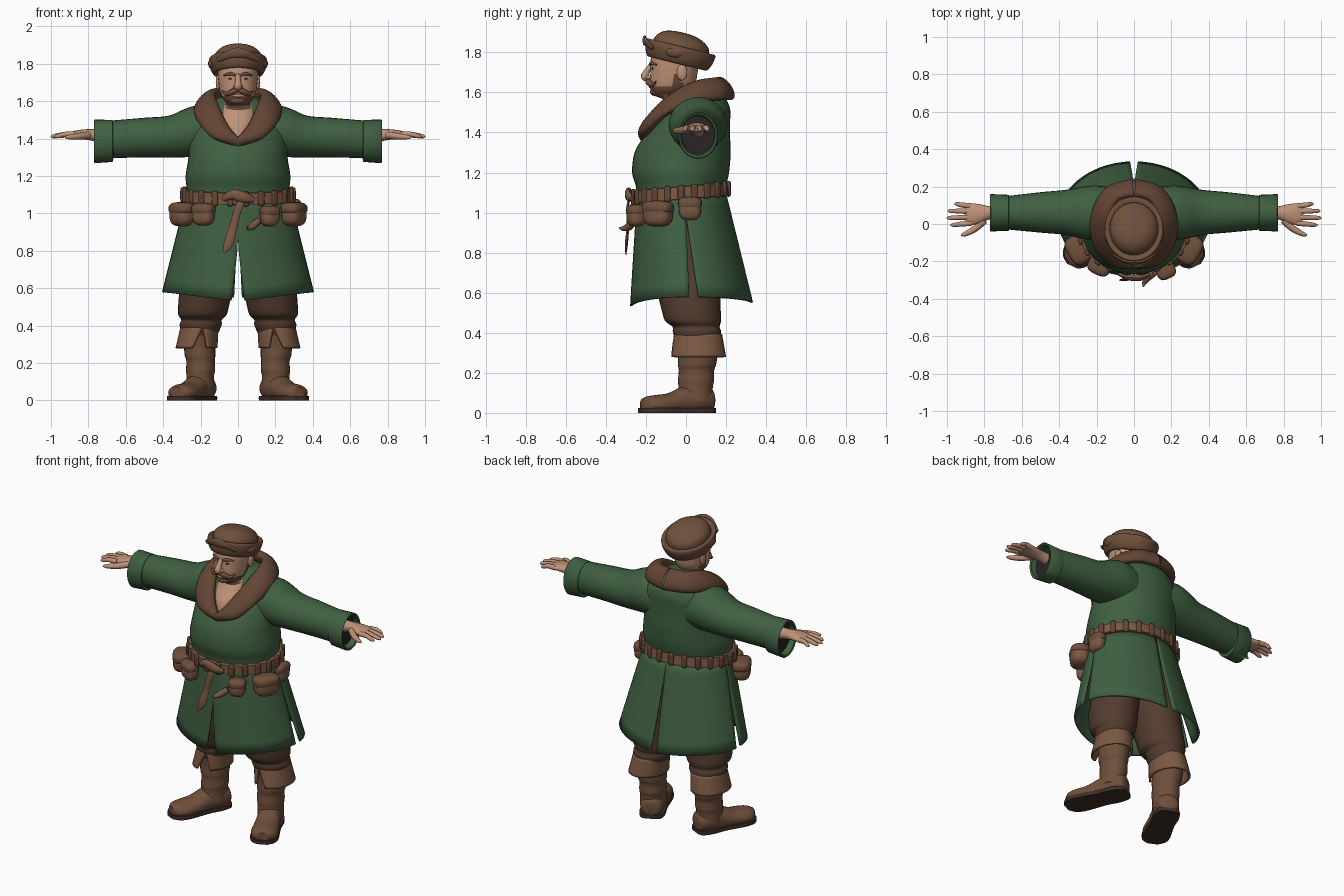
import bpy, bmesh, math
from math import sin, cos, radians, pi
from mathutils import Matrix, Vector

if "Cube" in bpy.data.objects:
    bpy.data.objects.remove(bpy.data.objects["Cube"])


def material(name, *rgb):
    m = bpy.data.materials.new(name)
    m.use_nodes = True
    m.diffuse_color = (*rgb, 1)
    m.node_tree.nodes["Principled BSDF"].inputs["Base Color"].default_value = (*rgb, 1)
    return m


GREEN = material("green wool", .05, .115, .052)
FUR = material("brown fur", .125, .06, .035)
HAT = material("hat brown", .16, .08, .045)
TROUSER = material("dark trouser brown", .085, .045, .028)
BOOT = material("boot leather", .16, .08, .045)
CUFF = material("tan leather", .2, .1, .055)
SOLE = material("dark sole", .05, .028, .02)
SKIN = material("skin", .52, .29, .19)
BEARD = material("beard brown", .17, .075, .04)
DARK = material("dark lining", .02, .018, .018)


def spline(points, steps):
    """Smooth path through tuples of any length."""
    out, last = [], len(points) - 1
    for i in range(last):
        a, b, c, d = (points[min(max(k, 0), last)] for k in range(i - 1, i + 3))
        for s in range(steps):
            t = s / steps
            out.append(tuple(q + t / 2 * (r - p + t * (2*p - 5*q + 4*r - w + t * (3*(q - r) + w - p)))
                             for p, q, r, w in zip(a, b, c, d)))
    return out + [tuple(points[-1])]


def finish(ob, mirror=False, angle=45):
    ob.data.shade_smooth()
    ob.data.set_sharp_from_angle(angle=radians(angle))
    if mirror:
        ob.modifiers.new("Mirror", 'MIRROR')
    return ob


def skin(name, rings, mats, mirror=False, loop=True, cap=True, rule=None, thick=0):
    """Join rows of points into a surface."""
    bm = bmesh.new()
    rows = [[bm.verts.new(p) for p in r] for r in rings]
    n = len(rows[0])
    for a, b in zip(rows, rows[1:]):
        for i in range(n if loop else n - 1):
            j = (i + 1) % n
            bm.faces.new((a[i], a[j], b[j], b[i]))
    if cap and loop:
        bm.faces.new(rows[0])
        bm.faces.new(rows[-1])
    bmesh.ops.recalc_face_normals(bm, faces=bm.faces)
    if rule:
        for f in bm.faces:
            f.material_index = rule(f.calc_center_median())
    me = bpy.data.meshes.new(name)
    bm.to_mesh(me)
    bm.free()
    for m in mats if isinstance(mats, list) else [mats]:
        me.materials.append(m)
    ob = bpy.data.objects.new(name, me)
    bpy.context.collection.objects.link(ob)
    if thick:
        ob.modifiers.new("Solidify", 'SOLIDIFY').thickness = thick
    return finish(ob, mirror)


def loft(name, axis, sections, mats, steps=4, sides=28, matrix=Matrix(), low=-9, high=9, **kw):
    """Ellipses (position, centre, centre, radius, radius) along an axis."""
    rings = []
    for pos, c, d, r, s in spline(sections, steps):
        ring = []
        for k in range(sides):
            a = 2 * pi * k / sides
            p = [c + r * cos(a), d + s * sin(a)]
            p.insert(axis, pos)
            p[2] = min(max(p[2], low), high)
            ring.append(matrix @ Vector(p))
        rings.append(ring)
    return skin(name, rings, mats, **kw)


def tube(name, points, mat, flat=1, steps=4, sides=10, ref=(0, 1, 0), **kw):
    """Tapered tube through (x, y, z, radius), flattened along ref."""
    path, rings = spline(points, steps), []
    for i, p in enumerate(path):
        t = Vector(path[min(i + 1, len(path) - 1)][:3]) - Vector(path[max(i - 1, 0)][:3])
        u = t.cross(Vector(ref)).normalized()
        v = u.cross(t).normalized() * flat
        rings.append([Vector(p[:3]) + p[3] * (u * cos(2*pi*k/sides) + v * sin(2*pi*k/sides))
                      for k in range(sides)])
    return skin(name, rings, mat, **kw)


def flare(name, top, bottom, start, end, mat, lift=0, rows=8, cols=20, thick=.012, **kw):
    """Hanging cloth panel; start and end give the edge angle at each height."""
    rings = []
    for i in range(rows + 1):
        t = i / rows
        z, cx, cy, rx, ry = (p + (q - p) * t for p, q in zip(top, bottom))
        ring = []
        for k in range(cols + 1):
            a = radians(start(t) + (end(t) - start(t)) * k / cols)
            ring.append((cx + rx * cos(a), cy + ry * sin(a), z + lift * t * abs(cos(a))))
        rings.append(ring)
    return skin(name, rings, mat, loop=False, thick=thick, **kw)


def ball(name, loc, size, mat, mirror=False, rot=0, power=1):
    """Ellipsoid, squared off when power is below one."""
    bm = bmesh.new()
    bmesh.ops.create_uvsphere(bm, u_segments=20, v_segments=14, radius=1)
    turn = Matrix.Rotation(radians(rot), 3, 'Z')
    for v in bm.verts:
        p = Vector([math.copysign(abs(c) ** power, c) * s for c, s in zip(v.co, size)])
        v.co = turn @ p + Vector(loc)
    me = bpy.data.meshes.new(name)
    bm.to_mesh(me)
    bm.free()
    me.materials.append(mat)
    ob = bpy.data.objects.new(name, me)
    bpy.context.collection.objects.link(ob)
    return finish(ob, mirror)


# Coat body, sleeves and cuffs
loft("coat_body", 2, [(1.06, 0, -.025, .28, .22), (1.13, 0, -.025, .275, .225), (1.2, 0, -.027, .28, .242),
     (1.3, 0, -.017, .265, .24), (1.38, 0, .005, .265, .215), (1.45, 0, .03, .26, .19),
     (1.52, 0, .055, .22, .165), (1.58, 0, .06, .16, .13), (1.62, 0, .05, .1, .09)], GREEN, sides=40)
loft("sleeve", 0, [(.08, .06, 1.43, .13, .13), (.2, .06, 1.44, .145, .138), (.28, .06, 1.43, .138, .13),
     (.37, .062, 1.41, .12, .112), (.5, .062, 1.405, .108, .106), (.69, .06, 1.395, .088, .1)],
     GREEN, mirror=True)
loft("sleeve_cuff", 0, [(.665, .06, 1.39, .08, .09), (.67, .06, 1.387, .096, .112), (.765, .06, 1.385, .1, .117),
     (.77, .06, 1.385, .096, .112), (.765, .06, 1.385, .086, .102), (.7, .06, 1.39, .08, .09)],
     GREEN, steps=1, mirror=True, cap=False)
loft("sleeve_lining", 0, [(.725, .06, 1.387, .09, .105), (.73, .06, 1.387, .09, .105)], DARK, steps=1, mirror=True)

# Skirt panels with front, side and back slits
waist, hem = (1.1, 0, -.022, .275, .222), (.53, 0, .02, .405, .3)
flare("skirt_front", waist, hem, lambda t: -90 + 9 * max(0, t - .45), lambda t: 3 - 5 * max(0, t - .2),
      GREEN, lift=.05, mirror=True)
flare("skirt_back", waist, (.55, 0, .02, .41, .315), lambda t: 3 + 6 * max(0, t - .2), lambda t: 90 - 3 * t,
      GREEN, lift=.03, mirror=True)

# Fur collar, swept between its inner and outer edges
inner = spline([(0, -.195, 1.39), (.055, -.16, 1.475), (.105, -.07, 1.58), (.125, .04, 1.65),
                (.085, .13, 1.67), (0, .155, 1.675)], 6)
outer = spline([(0, -.23, 1.365), (.135, -.21, 1.405), (.215, -.11, 1.49), (.228, .04, 1.55),
                (.15, .185, 1.565), (0, .235, 1.565)], 6)
mids = [(Vector(a) + Vector(b)) / 2 for a, b in zip(inner, outer)]
collar = []
for i, m in enumerate(mids):
    u = (Vector(outer[i]) - Vector(inner[i])) / 2
    t = mids[min(i + 1, len(mids) - 1)] - mids[max(i - 1, 0)]
    v = t.cross(u).normalized() * .034
    ring = [m + u * cos(k * pi / 8) + v * sin(k * pi / 8) for k in range(16)]
    collar.append([(max(0, p.x), p.y, p.z) for p in ring])
skin("fur_collar", collar, FUR, mirror=True, cap=False)

# Head, neck and bare chest
loft("head", 2, [(1.48, 0, .0, .08, .07), (1.56, 0, -.03, .078, .08), (1.585, 0, -.075, .06, .085),
     (1.61, 0, -.075, .08, .1), (1.65, 0, -.066, .096, .114), (1.7, 0, -.06, .104, .118),
     (1.76, 0, -.055, .108, .122), (1.84, 0, -.05, .1, .11)], [SKIN, BEARD], steps=6, sides=36,
     rule=lambda c: int(c.y < -.03 and 1.575 < c.z < 1.63 or abs(c.y + .04) < .022 and 1.6 < c.z < 1.69))
loft("chest", 2, [(1.38, 0, -.165, .015, .03), (1.46, 0, -.125, .065, .05), (1.52, 0, -.07, .09, .06),
     (1.58, 0, -.03, .08, .06)], SKIN)
tube("nose", [(0, -.172, 1.74, .012), (0, -.198, 1.7, .017), (0, -.205, 1.678, .021), (0, -.18, 1.664, .012)], SKIN)
ball("nostril", (.016, -.187, 1.675), (.012, .016, .01), SKIN, mirror=True)
ball("ear", (.107, -.02, 1.7), (.012, .026, .04), SKIN, mirror=True)
ball("eye", (.038, -.164, 1.719), (.014, .008, .006), DARK, mirror=True, rot=15)
tube("eyebrow", [(.014, -.178, 1.738, .006), (.04, -.172, 1.746, .009), (.075, -.146, 1.738, .004)],
     BEARD, mirror=True)
tube("moustache", [(0, -.19, 1.66, .012), (.03, -.186, 1.65, .016), (.06, -.168, 1.638, .011),
     (.085, -.15, 1.655, .003)], BEARD, mirror=True)
tube("lower_lip", [(-.025, -.17, 1.63, .004), (0, -.178, 1.628, .008), (.025, -.17, 1.63, .004)], SKIN)
ball("chin_beard", (0, -.15, 1.603), (.045, .03, .022), BEARD)

# Hat: tilted crown with a rolled brim
tilt = Matrix.Translation((0, -.035, 1.785)) @ Matrix.Rotation(radians(-14), 4, 'X')
loft("hat_crown", 2, [(-.02, 0, 0, .125, .145), (.04, 0, 0, .13, .145), (.075, 0, 0, .118, .13),
     (.1, 0, -.005, .085, .095), (.112, 0, -.005, .045, .05), (.115, 0, -.005, .005, .005)], HAT, matrix=tilt)
loft("hat_brim", 2, [(-.035, 0, 0, .108, .13), (-.042, 0, 0, .128, .15), (-.015, 0, 0, .147, .168),
     (.025, 0, 0, .156, .178), (.045, 0, 0, .15, .172), (.035, 0, 0, .125, .14)], HAT, matrix=tilt, sides=36)
tube("hat_brim_peak", [(-.11, -.165, 1.82, .012), (-.05, -.198, 1.85, .022), (0, -.207, 1.86, .026),
     (.05, -.198, 1.85, .022), (.11, -.165, 1.82, .012)], HAT, flat=.4)
ball("hat_side_fold", (.142, -.05, 1.8), (.018, .05, .026), HAT, mirror=True)

# Belt with loops, knot and hanging strap
slope = Matrix.Translation((0, -.025, 1.098)) @ Matrix.Rotation(radians(5), 4, 'X')
loft("belt", 2, [(-.033, 0, 0, .28, .225), (-.03, 0, 0, .3, .242), (.03, 0, 0, .296, .24), (.033, 0, 0, .27, .22)],
     CUFF, steps=1, sides=48, matrix=slope)
for k in range(22):
    a = 2 * pi * k / 22
    p = slope @ Vector((.298 * cos(a), .241 * sin(a), 0))
    ball("belt_loop", p, (.011, .017, .04), FUR, rot=math.degrees(a), power=.5)
tube("belt_knot", [(-.08, -.268, 1.075, .014), (-.03, -.285, 1.1, .026), (.03, -.287, 1.085, .03),
     (.085, -.27, 1.07, .014)], CUFF, flat=.6)
tube("belt_strap", [(.03, -.28, 1.09, .022), (0, -.292, 1.02, .02), (-.025, -.29, .93, .021),
     (-.05, -.298, .84, .026), (-.075, -.3, .79, .006)], CUFF, flat=.3)


def pouch(x, y, z, w, d, h, rot):
    ball("pouch", (x, y, z), (w, d, h), CUFF, rot=rot, power=.7)
    ball("pouch_flap", (x, y, z + h * .45), (w * 1.06, d * 1.08, h * .55), BOOT, rot=rot, power=.7)


for x, y, z, w, d, h, rot in [(.3, -.14, .995, .055, .075, .065, -30), (-.3, -.14, .995, .055, .075, .065, 30),
                              (-.185, -.225, .995, .06, .045, .06, -25), (.17, -.25, .985, .05, .042, .055, 25),
                              (.3, .02, 1.02, .035, .055, .058, 0)]:
    pouch(x, y, z, w, d, h, rot)
tube("small_horn", [(.11, -.26, .96, .018), (.075, -.285, .93, .02), (.055, -.315, .92, .012),
     (.05, -.335, .925, .003)], CUFF, ref=(0, 0, 1))

# Hands
loft("palm", 0, [(.7, .06, 1.41, .036, .04), (.77, .06, 1.418, .035, .032), (.82, .055, 1.422, .05, .027),
     (.87, .053, 1.422, .058, .02), (.9, .053, 1.42, .052, .014)], SKIN, mirror=True)
for base, tip, reach in [(.005, -.005, .98), (.037, .033, 1), (.067, .07, .995), (.096, .107, .96)]:
    tube("finger", [(.87, base, 1.422, .016), (.92, (base + tip) / 2, 1.423, .014), (reach - .015, tip, 1.412, .011),
         (reach, tip, 1.408, .004)], SKIN, mirror=True)
tube("thumb", [(.8, .02, 1.418, .02), (.85, -.025, 1.412, .018), (.9, -.053, 1.408, .013), (.925, -.06, 1.406, .005)],
     SKIN, ref=(0, 0, 1), mirror=True)

# Trousers and boots
loft("trouser_leg", 2, [(1, .12, -.01, .13, .16), (.75, .145, .01, .135, .155), (.6, .17, .015, .14, .155),
     (.52, .182, .025, .137, .148), (.46, .19, .035, .13, .14), (.43, .195, .05, .108, .118),
     (.4, .2, .055, .112, .12), (.33, .205, .06, .085, .1)], TROUSER, mirror=True)
loft("boot_shaft", 2, [(.4, .205, .06, .095, .115), (.3, .205, .06, .085, .1), (.24, .203, .055, .082, .095),
     (.21, .2, .052, .076, .088), (.16, .2, .05, .078, .09), (.13, .202, .048, .074, .086),
     (.06, .203, .045, .076, .085)], BOOT, mirror=True)
flare("boot_cuff", (.395, .205, .06, .102, .12), (.28, .222, .062, .112, .138),
      lambda t: -100 + 22 * t, lambda t: 260 - 22 * t, CUFF, cols=36, mirror=True)
turn = Matrix.Translation((.203, .045, 0)) @ Matrix.Rotation(radians(25), 4, 'Z')
foot = [(.095, 0, .06, .03, .04), (.08, 0, .065, .06, .06), (.02, 0, .07, .074, .075), (-.06, 0, .06, .07, .075),
        (-.14, 0, .045, .076, .055), (-.21, 0, .04, .08, .05), (-.26, 0, .04, .066, .043), (-.29, 0, .04, .03, .03)]
loft("boot_foot", 1, foot, BOOT, matrix=turn, low=.015, mirror=True)
loft("boot_sole", 1, [(y * 1.03, c, .012, r * 1.06, .06) for y, c, d, r, s in foot], SOLE,
     matrix=turn, low=0, high=.024, mirror=True)
